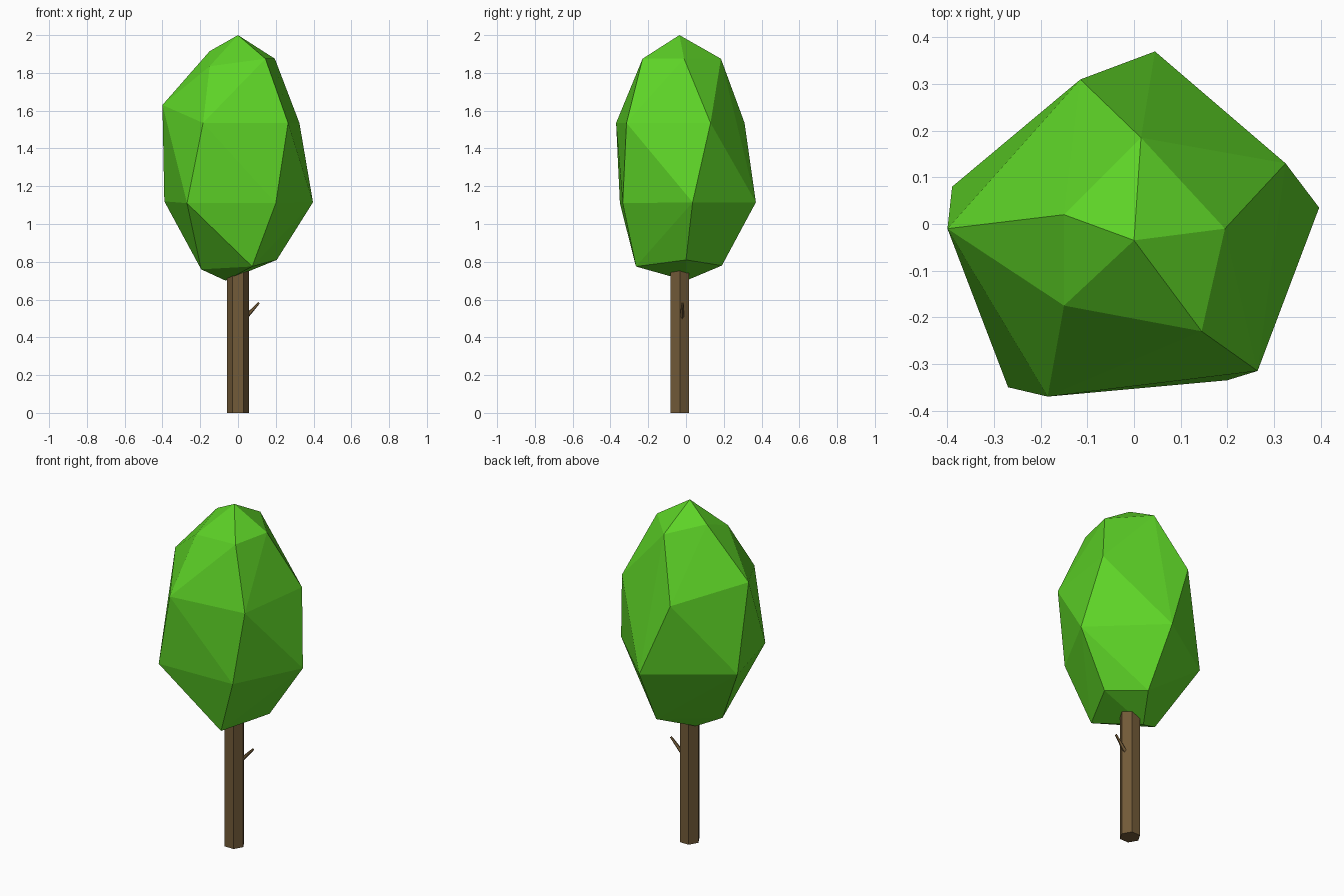
import bpy, bmesh
from mathutils import Vector

if "Cube" in bpy.data.objects:
    bpy.data.objects.remove(bpy.data.objects["Cube"])


def material(name, color):
    m = bpy.data.materials.new(name)
    m.diffuse_color = (*color, 1)
    m.use_nodes = True
    m.node_tree.nodes["Principled BSDF"].inputs["Base Color"].default_value = m.diffuse_color
    return m


leaf = material("leaf_green", (0.11, 0.65, 0.02))
bark = material("bark_brown", (0.17, 0.105, 0.04))


def finish(name, bm, mat):
    bmesh.ops.recalc_face_normals(bm, faces=bm.faces)
    me = bpy.data.meshes.new(name)
    bm.to_mesh(me)
    bm.free()
    me.materials.append(mat)
    bpy.context.collection.objects.link(bpy.data.objects.new(name, me))


def tapered_rod(name, start, end, r1, r2, sides, mat):
    start, end = Vector(start), Vector(end)
    axis = end - start
    bm = bmesh.new()
    bmesh.ops.create_cone(bm, cap_ends=True, segments=sides, radius1=r1,
                          radius2=r2, depth=axis.length)
    turn = Vector((0, 0, 1)).rotation_difference(axis)
    for v in bm.verts:
        v.co = turn @ v.co + (start + end) / 2
    finish(name, bm, mat)


# Six-sided trunk, corners pointing to +x and -x
bm = bmesh.new()
bmesh.ops.create_circle(bm, cap_ends=True, segments=6, radius=0.057)
turned = min(abs(v.co.y) for v in bm.verts) > 0.01
for v in bm.verts:
    x, y = (v.co.y, v.co.x) if turned else (v.co.x, v.co.y)
    v.co = (x, y - 0.033, 0)
top = bmesh.ops.extrude_face_region(bm, geom=bm.faces[:], use_keep_orig=True)
for v in top["geom"]:
    if isinstance(v, bmesh.types.BMVert):
        v.co.z = 0.75
finish("trunk", bm, bark)

# Small twig
tapered_rod("twig", (0.035, -0.024, 0.50), (0.111, -0.018, 0.583), 0.013, 0.006, 5, bark)

# Faceted crown: irregular rings from the tip down, wrapped in a convex skin
crown_points = [
    (0, -0.035, 2.0),
    (-0.15, 0.02, 1.915), (0.015, 0.185, 1.875), (0.195, -0.01, 1.875),
    (0.145, -0.23, 1.875), (-0.15, -0.175, 1.835),
    (-0.4, -0.01, 1.63), (-0.115, 0.31, 1.535), (0.325, 0.13, 1.535),
    (0.265, -0.315, 1.535), (-0.185, -0.37, 1.535),
    (-0.39, 0.08, 1.12), (0.045, 0.37, 1.115), (0.397, 0.035, 1.115),
    (0.2, -0.335, 1.11), (-0.27, -0.35, 1.11),
    (0.205, 0, 0.81), (0.075, -0.265, 0.775), (-0.195, -0.06, 0.76),
    (0.06, 0.19, 0.78), (-0.065, 0, 0.70),
]
bm = bmesh.new()
for p in crown_points:
    bm.verts.new(p)
bmesh.ops.convex_hull(bm, input=bm.verts[:])
finish("crown", bm, leaf)
